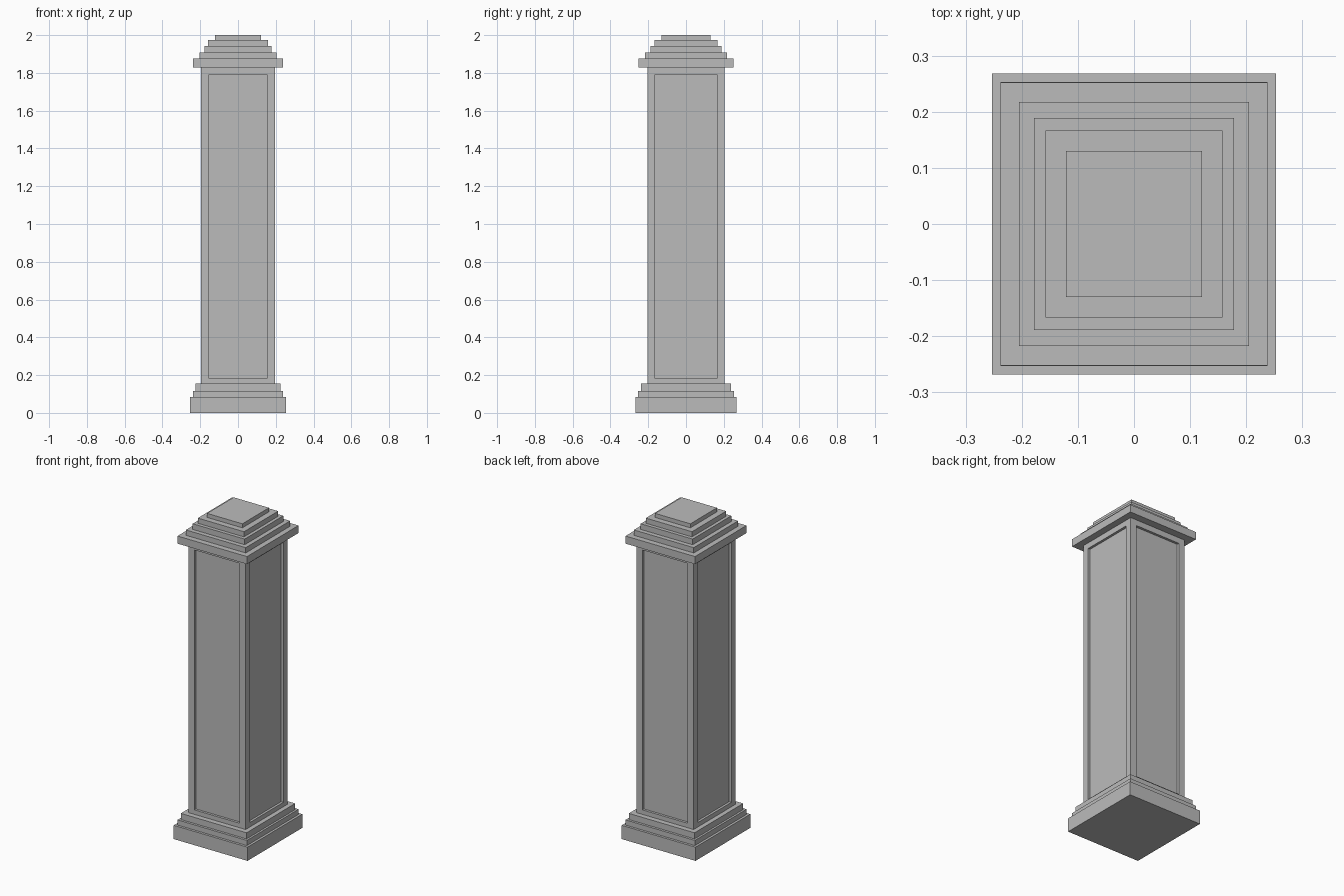
import bpy, bmesh
from mathutils import Matrix

if "Cube" in bpy.data.objects:
    bpy.data.objects.remove(bpy.data.objects["Cube"])

stone = bpy.data.materials.new("grey_stone")
stone.diffuse_color = (0.5, 0.5, 0.5, 1)
stone.use_nodes = True
stone.node_tree.nodes["Principled BSDF"].inputs["Base Color"].default_value = stone.diffuse_color


def block(name, hx, hy, z0, z1, panel=None):
    """Box with half sizes hx, hy; panel = (margin, depth) recesses its sides."""
    bm = bmesh.new()
    bmesh.ops.create_cube(bm, size=1, matrix=Matrix.Translation((0, 0, (z0 + z1) / 2))
                          @ Matrix.Diagonal((2 * hx, 2 * hy, z1 - z0, 1)))
    if panel:
        margin, depth = panel
        bm.normal_update()
        sides = [f for f in bm.faces if abs(f.normal.z) < 0.5]
        # flat frame first, then a square-edged recess
        bmesh.ops.inset_individual(bm, faces=sides, thickness=margin)
        for f in sides:
            n = f.normal.copy()
            inner = bmesh.ops.extrude_discrete_faces(bm, faces=[f])["faces"][0]
            bmesh.ops.translate(bm, verts=inner.verts, vec=-n * depth)
    bmesh.ops.recalc_face_normals(bm, faces=bm.faces)
    mesh = bpy.data.meshes.new(name)
    bm.to_mesh(mesh)
    bm.free()
    mesh.materials.append(stone)
    obj = bpy.data.objects.new(name, mesh)
    bpy.context.collection.objects.link(obj)


# stepped base
block("base_plinth", 0.253, 0.268, 0, 0.085)
block("base_middle_step", 0.238, 0.253, 0.085, 0.117)
block("base_upper_step", 0.225, 0.238, 0.117, 0.155)

# shaft with a recessed panel on each side, ends seated in base and cap
block("shaft", 0.196, 0.205, 0.141, 1.834, panel=(0.059, 0.015))

# stepped cap
block("cap_slab", 0.238, 0.252, 1.828, 1.875)
block("cap_step_1", 0.205, 0.217, 1.875, 1.908)
block("cap_step_2", 0.178, 0.189, 1.908, 1.943)
block("cap_step_3", 0.158, 0.167, 1.943, 1.975)
block("cap_top", 0.121, 0.130, 1.975, 2.0)
